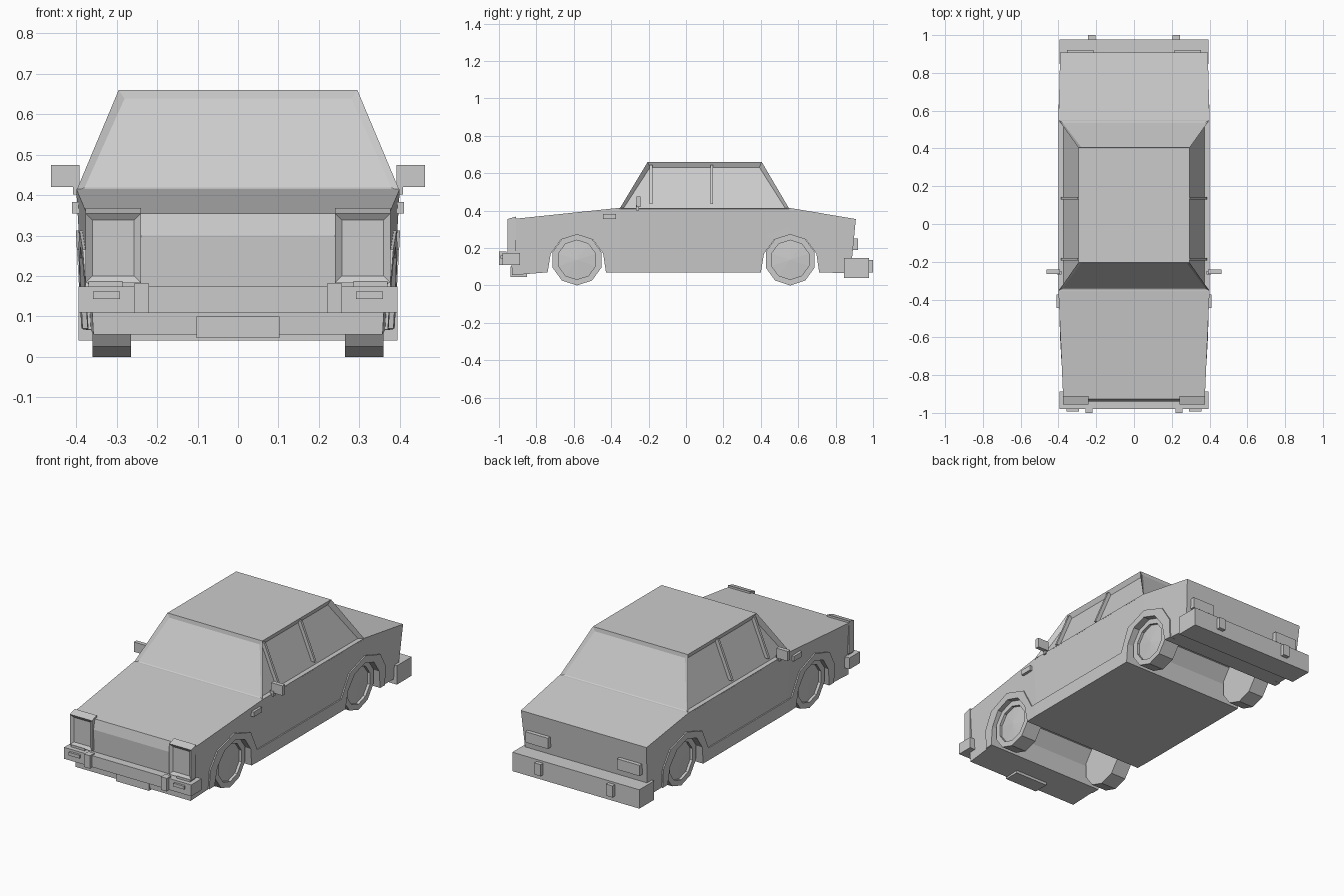
import bpy, bmesh, math
from mathutils import Vector, Matrix

if "Cube" in bpy.data.objects:
    bpy.data.objects.remove(bpy.data.objects["Cube"])


def finish(name, bm):
    bmesh.ops.recalc_face_normals(bm, faces=bm.faces[:])
    me = bpy.data.meshes.new(name)
    bm.to_mesh(me)
    bm.free()
    ob = bpy.data.objects.new(name, me)
    bpy.context.collection.objects.link(ob)
    return ob


def mirror(ob):
    bpy.context.view_layer.objects.active = ob
    ob.modifiers.new("Mirror", 'MIRROR').use_axis = (True, False, False)
    return ob


def box_bm(x, y, z):
    bm = bmesh.new()
    bmesh.ops.create_cube(bm, size=1)
    for v in bm.verts:
        v.co = [(a[0] + a[1]) / 2 + c * (a[1] - a[0]) for a, c in zip((x, y, z), v.co)]
    return bm


def box(name, x, y, z, both=False):
    ob = finish(name, box_bm(x, y, z))
    return mirror(ob) if both else ob


def prism_bm(profile, x0, x1):
    # side profile (y, z) extruded across x
    bm = bmesh.new()
    f = bm.faces.new([bm.verts.new((x0, y, z)) for y, z in profile])
    r = bmesh.ops.extrude_face_region(bm, geom=[f])
    for v in r["geom"]:
        if isinstance(v, bmesh.types.BMVert):
            v.co.x = x1
    bmesh.ops.recalc_face_normals(bm, faces=bm.faces[:])
    return bm


def slice_bm(bm, co, no):
    bmesh.ops.bisect_plane(bm, geom=bm.verts[:] + bm.edges[:] + bm.faces[:],
                           plane_co=co, plane_no=no)


def half_width(y, z):
    w = 0.40
    if y < -0.355:
        w -= 0.022 * (-0.355 - y) / 0.575
    if y > 0.55:
        w -= 0.006 * (y - 0.55) / 0.36
    return w - 0.02 * (0.415 - z) / 0.35


WHEELS_Y = (-0.583, 0.557)
WHEEL_R, WHEEL_Z = 0.137, 0.13

# wheel arch openings, relative to the wheel centre in y
ARCH = [(-0.157, 0.07), (-0.14, 0.17), (-0.085, 0.245), (0, 0.272),
        (0.085, 0.245), (0.14, 0.17), (0.155, 0.07)]
arch_f = [(WHEELS_Y[0] + y, z) for y, z in ARCH]
arch_r = [(WHEELS_Y[1] + y, z) for y, z in ARCH]

# lower body: side profile, then tapered in plan
profile = [(-0.93, 0.055)] + arch_f + arch_r + [
    (0.88, 0.065), (0.908, 0.355), (0.55, 0.415), (-0.355, 0.415),
    (-0.927, 0.355), (-0.94, 0.30)]
bm = prism_bm(profile, -1, 1)
for y in (-0.355, 0.55):
    slice_bm(bm, (0, y, 0), (0, 1, 0))
for v in bm.verts:
    v.co.x *= half_width(v.co.y, v.co.z)
bmesh.ops.triangulate(bm, faces=[f for f in bm.faces if len(f.verts) > 4])
finish("lower_body", bm)

# raised wheel arch and sill trim, one strip per side
FLARE = [(-0.20, 0.175), (-0.145, 0.265), (-0.004, 0.313), (0.135, 0.265), (0.198, 0.143)]
flare_f = [(WHEELS_Y[0] + y, z) for y, z in FLARE]
flare_r = [(WHEELS_Y[1] - y, z) for y, z in reversed(FLARE)]
trim = [(-0.785, 0.068)] + arch_f + arch_r + [(0.755, 0.068)] + flare_r[::-1] + flare_f[::-1]
bm = prism_bm(trim, 0.34, 0.395)
slice_bm(bm, (0, -0.355, 0), (0, 1, 0))
for v in bm.verts:
    if v.co.x > 0.36:
        v.co.x = half_width(v.co.y, v.co.z) + 0.007
bmesh.ops.triangulate(bm, faces=[f for f in bm.faces if len(f.verts) > 4])
mirror(finish("arch_and_sill_trim", bm))

# cabin: tapered block with recessed glass on all four sides
bm = box_bm((-0.40, 0.40), (-0.355, 0.552), (0.41, 0.66))
for v in bm.verts:
    if v.co.z > 0.5:
        v.co.x = math.copysign(0.295, v.co.x)
        v.co.y = -0.205 if v.co.y < 0 else 0.405
bm.normal_update()
walls = [f for f in bm.faces if abs(f.normal.z) < 0.95]
for f in walls:
    side = abs(f.normal.x) > 0.5
    bmesh.ops.inset_individual(bm, faces=[f], thickness=0.025)
    n = f.normal.copy()
    for v in f.verts:
        v.co -= n * (0.022 if side else 0.008)
finish("cabin", bm)

# thin upright bars dividing the side windows
for name, y in (("front_window_bar", -0.187), ("rear_window_bar", 0.137)):
    bm = box_bm((-0.024, -0.002), (y - 0.007, y + 0.007), (0.436, 0.645))
    for v in bm.verts:
        v.co.x += 0.40 - 0.105 * (v.co.z - 0.41) / 0.25
    mirror(finish(name, bm))

# wheels: ten-sided with a dished hub
for name, y in zip(("front_wheel", "rear_wheel"), WHEELS_Y):
    bm = bmesh.new()
    mat = (Matrix.Translation((0.3125, y, WHEEL_Z)) @ Matrix.Rotation(math.radians(90), 4, 'Y')
           @ Matrix.Rotation(math.radians(18), 4, 'Z'))
    bmesh.ops.create_cone(bm, cap_ends=True, segments=10, radius1=WHEEL_R,
                          radius2=WHEEL_R, depth=0.095, matrix=mat)
    low = min(v.co.z for v in bm.verts)
    bmesh.ops.translate(bm, verts=bm.verts[:], vec=(0, 0, -low))
    bm.normal_update()
    hub = [f for f in bm.faces if f.normal.x > 0.9]
    bmesh.ops.inset_individual(bm, faces=hub, thickness=0.032)
    r = bmesh.ops.extrude_face_region(bm, geom=hub)
    bmesh.ops.translate(bm, vec=(-0.015, 0, 0),
                        verts=[v for v in r["geom"] if isinstance(v, bmesh.types.BMVert)])
    bmesh.ops.delete(bm, geom=hub, context='FACES_ONLY')
    bmesh.ops.poke(bm, faces=[f for f in r["geom"] if isinstance(f, bmesh.types.BMFace)],
                   offset=0.008)
    mirror(finish(name, bm))

# headlight housings with recessed lenses
bm = box_bm((0.24, 0.377), (-0.955, -0.91), (0.183, 0.368))
for v in bm.verts:
    if v.co.z > 0.3 and v.co.y < -0.93:
        v.co.z = 0.355
bm.normal_update()
face = min(bm.faces, key=lambda f: f.calc_center_median().y)
bmesh.ops.inset_individual(bm, faces=[face], thickness=0.024)
for v in face.verts:
    v.co.y += 0.012
mirror(finish("headlight", bm))
box("headlight_base", (0.285, 0.37), (-0.955, -0.91), (0.165, 0.186), True)

# front bumper, overriders, indicators and chin
box("front_bumper", (-0.395, 0.395), (-0.98, -0.888), (0.11, 0.174))
box("front_overrider", (0.22, 0.257), (-1.0, -0.96), (0.108, 0.181), True)
box("front_indicator", (0.292, 0.358), (-0.992, -0.97), (0.143, 0.161), True)
box("chin_lip", (-0.103, 0.103), (-0.937, -0.85), (0.046, 0.10))

# rear bumper, overriders and tail lights
box("rear_bumper", (-0.395, 0.395), (0.846, 0.978), (0.04, 0.146))
box("rear_overrider", (0.203, 0.243), (0.96, 1.0), (0.07, 0.135), True)
box("tail_light", (0.215, 0.355), (0.87, 0.92), (0.19, 0.25), True)

# door mirrors with stalks, and side marker lamps
box("door_mirror", (0.392, 0.462), (-0.265, -0.242), (0.42, 0.475), True)
box("mirror_stalk", (0.385, 0.408), (-0.267, -0.25), (0.402, 0.43), True)
box("side_marker", (0.37, 0.41), (-0.445, -0.374), (0.355, 0.383), True)
